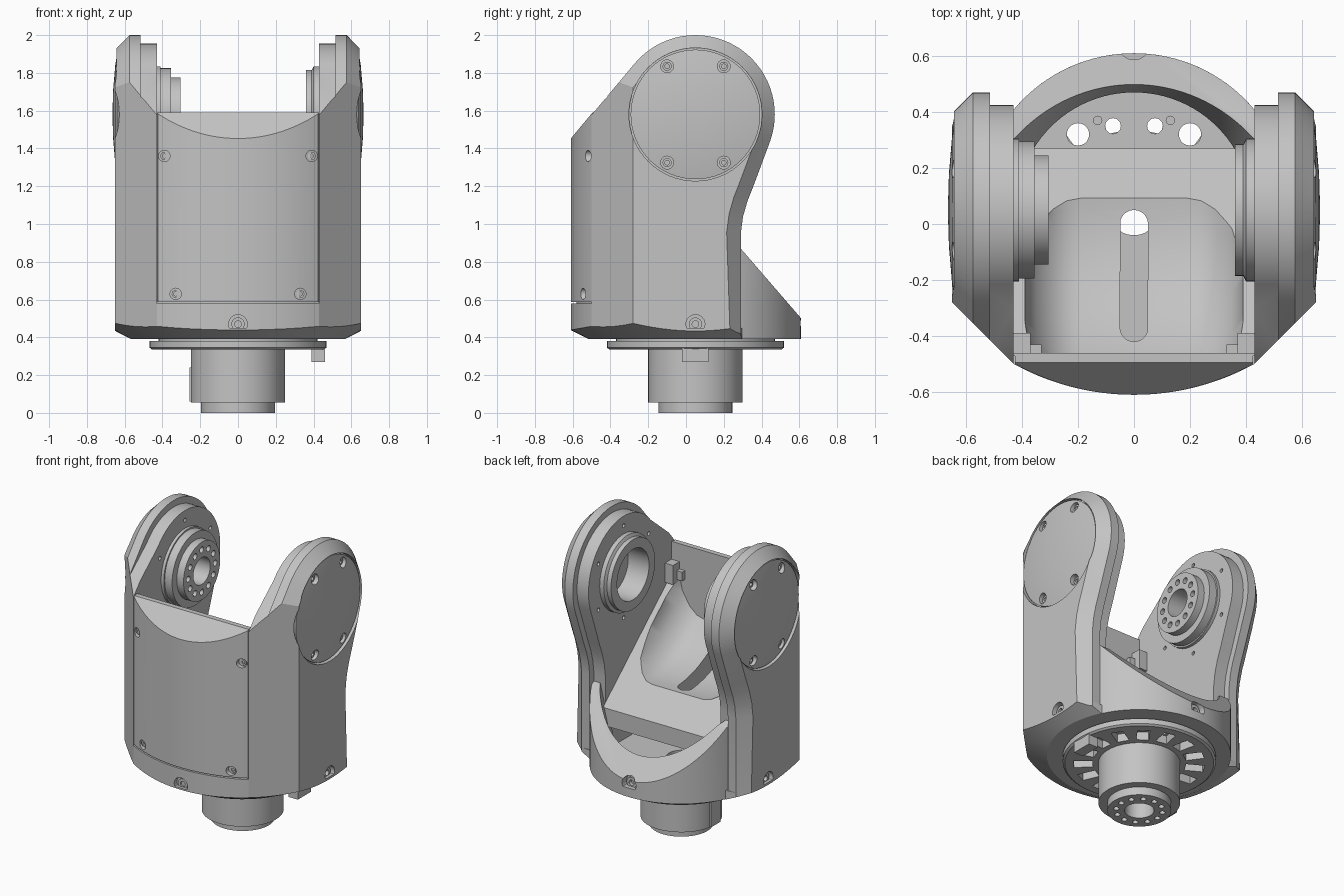
import bpy, bmesh
from math import sin, cos, pi, radians, sqrt
from mathutils import Matrix, Vector

if "Cube" in bpy.data.objects:
    bpy.data.objects.remove(bpy.data.objects["Cube"])

grey = bpy.data.materials.new("light grey metal")
grey.use_nodes = True
grey.diffuse_color = (0.55, 0.55, 0.55, 1)
grey.node_tree.nodes["Principled BSDF"].inputs["Base Color"].default_value = (0.55, 0.55, 0.55, 1)
parts = []

AY, JZ = 0.05, 1.58          # base axis y, joint height
JOINT = (AY, JZ)
BASE = (0, AY)


def place(axis, a, b, h):
    """Local (a, b, height) to world: x -> (y, z), y -> (z, x), z -> (x, y)."""
    return {"x": (h, a, b), "y": (b, h, a), "z": (a, b, h)}[axis]


def finish(name, bm):
    bmesh.ops.remove_doubles(bm, verts=bm.verts, dist=1e-5)
    bmesh.ops.recalc_face_normals(bm, faces=bm.faces)
    mesh = bpy.data.meshes.new(name)
    bm.to_mesh(mesh)
    bm.free()
    mesh.materials.append(grey)
    obj = bpy.data.objects.new(name, mesh)
    bpy.context.collection.objects.link(obj)
    parts.append(obj)
    return obj


def prism(name, pts, axis, lo, hi, chamfer=0):
    bm = bmesh.new()
    face = bm.faces.new([bm.verts.new(place(axis, a, b, lo)) for a, b in pts])
    out = bmesh.ops.extrude_face_region(bm, geom=[face])["geom"]
    shift = Vector(place(axis, 0, 0, hi - lo))
    bmesh.ops.translate(bm, verts=[g for g in out if isinstance(g, bmesh.types.BMVert)], vec=shift)
    bmesh.ops.recalc_face_normals(bm, faces=bm.faces)
    if chamfer:
        top = [g for g in out if isinstance(g, bmesh.types.BMFace)]
        bmesh.ops.inset_individual(bm, faces=top, thickness=chamfer, depth=chamfer)
    return finish(name, bm)


def lathe(name, profile, axis, centre, steps=64):
    """Spin (radius, height) points round an axis through centre."""
    bm = bmesh.new()
    ring = [bm.verts.new((r, 0, h)) for r, h in profile]
    edges = [bm.edges.new(p) for p in zip(ring, ring[1:])]
    if profile[0][0] > 0:
        edges.append(bm.edges.new((ring[-1], ring[0])))
    bmesh.ops.spin(bm, geom=ring + edges, cent=(0, 0, 0), axis=(0, 0, 1), angle=2 * pi, steps=steps)
    for v in bm.verts:
        v.co = place(axis, v.co.x + centre[0], v.co.y + centre[1], v.co.z)
    return finish(name, bm)


def cyl(name, r, axis, centre, lo, hi, bore=0, steps=64):
    return lathe(name, [(bore, lo), (r, lo), (r, hi), (bore, hi)], axis, centre, steps)


def box(name, x, y, z):
    return prism(name, [(x[0], y[0]), (x[1], y[0]), (x[1], y[1]), (x[0], y[1])], "z", *z)


def boolean(obj, *tools, op="DIFFERENCE"):
    for tool in tools:
        mod = obj.modifiers.new("cut", "BOOLEAN")
        mod.operation, mod.object, mod.solver = op, tool, "EXACT"
        with bpy.context.temp_override(object=obj, active_object=obj):
            bpy.ops.object.modifier_apply(modifier="cut")
        parts.remove(tool)
        bpy.data.objects.remove(tool)
    return obj


def screw(target, axis, centre, surface, side, r=0.034):
    """Counterbore with a socket screw head in it."""
    span = sorted((surface - 0.045 * side, surface + 0.1 * side))
    boolean(target, cyl("cutter", r, axis, centre, *span, steps=24))
    span = sorted((surface - 0.06 * side, surface - 0.02 * side))
    cyl("screw", r * 0.7, axis, centre, *span, bore=r * 0.35, steps=24)


def mirrored(obj):
    twin = obj.copy()
    twin.data = obj.data.copy()
    twin.data.transform(Matrix.Scale(-1, 4, (1, 0, 0)))
    twin.data.flip_normals()
    twin.name = obj.name.replace("left", "right")
    bpy.context.collection.objects.link(twin)
    parts.append(twin)
    return twin


def around(n, r, centre, start=0):
    return [(centre[0] + r * cos(start + 2 * pi * i / n), centre[1] + r * sin(start + 2 * pi * i / n))
            for i in range(n)]


def under_cone():
    return lathe("cutter", [(0, 0.39), (0.565, 0.39), (0.75, 0.485), (1.2, 0.485), (1.2, 2.1), (0, 2.1)],
                 "z", BASE, 96)


def arm_outline(o):
    """Side outline of an arm, with the round end and the back shrunk by o."""
    arc = [(AY + (0.42 - o) * cos(radians(t)), JZ + (0.42 - o) * sin(radians(t)))
           for t in range(140, -21, -5)]
    back = [(0.353, 1.19), (0.325, 1.12), (0.302, 1.04), (0.29, 0.95), (0.29, 0.25)]
    return [(-0.65, 0.25), (-0.65, 1.4), (-0.43, 1.661)] + arc + [(y - o, z) for y, z in back]


def front_y(x):
    return 0.285 - sqrt(0.801 - x * x)


# arms: bevelled outer slab and smaller inner layer
corner = [(0.43, -0.5), (0.65, -0.28), (0.65, 0.6), (0.43, 0.6)]
slab = prism("left_arm", arm_outline(0), "x", 0.515, 0.575, 0.075)
inner = prism("left_arm_inner", arm_outline(0.045), "x", 0.43, 0.525)
for part in (slab, inner):
    boolean(part, prism("cutter", corner, "z", 0.2, 2.1), under_cone(), op="INTERSECT")
boolean(slab, cyl("cutter", 0.352, "x", JOINT, 0.61, 0.8))
boolean(inner, *[cyl("cutter", 0.013, "x", p, 0.4, 0.46, steps=12) for p in around(6, 0.31, JOINT, pi / 6)])
cap = lathe("left_arm_cap", [(0, 0.6), (0.343, 0.6), (0.343, 0.636), (0.26, 0.65), (0.13, 0.661), (0, 0.665)],
            "x", JOINT)
slab_r, inner_r, cap_r = [mirrored(p) for p in (slab, inner, cap)]
for s, lid, body in ((1, cap, slab), (-1, cap_r, slab_r)):
    for y in (-0.1, 0.2):
        for z in (1.325, 1.835):
            screw(lid, "x", (y, z), 0.645 * s, s)
    screw(body, "x", (AY, 0.47), 0.65 * s, s, 0.05)

# left joint: open bearing ring
boolean(inner, cyl("cutter", 0.17, "x", JOINT, 0.4, 0.6))
lathe("left_joint_ring", [(0.17, 0.36), (0.235, 0.36), (0.235, 0.39), (0.255, 0.4), (0.255, 0.44), (0.17, 0.44)],
      "x", JOINT)
# right joint: stepped hub with a bolt circle
boolean(inner_r, cyl("cutter", 0.09, "x", JOINT, -0.6, -0.4))
hub = lathe("right_joint_hub", [(0.09, -0.44), (0.255, -0.44), (0.255, -0.41), (0.245, -0.41), (0.245, -0.355),
                                (0.195, -0.355), (0.195, -0.305), (0.09, -0.305)], "x", JOINT)
boolean(hub, *[cyl("cutter", 0.02, "x", p, -0.34, -0.2, steps=16) for p in around(12, 0.143, JOINT)])

# bowed front: cover panel and its backing above a lower band
arc = [(-0.43 + 0.86 * i / 32, front_y(-0.43 + 0.86 * i / 32)) for i in range(33)]
slope = [(-0.7, 0.3), (-0.7, 1.345), (-0.495, 1.59), (-0.46, 1.59), (-0.46, 0.3)]
panel = prism("front_panel", [(x * 0.988, y) for x, y in arc] + [(0.425, -0.47), (-0.425, -0.47)], "z", 0.588, 1.7)
backing = prism("panel_backing", [(x, y + 0.03) for x, y in arc] + [(0.43, -0.46), (-0.43, -0.46)], "z", 0.45, 1.7)
for part in (panel, backing):
    boolean(part, prism("cutter", slope, "x", -0.7, 0.7), op="INTERSECT")
for s in (-1, 1):
    screw(panel, "y", (1.36, 0.39 * s), front_y(0.39), -1, 0.03)
    screw(panel, "y", (0.63, 0.33 * s), front_y(0.33), -1, 0.03)
band = prism("front_band", arc + [(0.43, -0.44), (-0.43, -0.44)], "z", 0.3, 0.58)
boolean(band, under_cone(), op="INTERSECT")
screw(band, "y", (0.47, 0), -0.61, -1, 0.05)
for s in (-1, 1):
    box("panel_bracket", sorted((0.33 * s, 0.43 * s)), (-0.47, -0.43), (1.36, 1.42))
    box("panel_bracket_post", sorted((0.37 * s, 0.43 * s)), (-0.47, -0.39), (1.34, 1.47))

# floor plate with holes
rear = [(0.56 * cos(radians(t)), AY + 0.56 * sin(radians(t))) for t in range(26, 155, 4)]
floor = prism("floor", arc + [(0.65, -0.28), (0.65, 0.21), (0.57, 0.29)] + rear + [(-0.57, 0.29), (-0.65, 0.21),
              (-0.65, -0.28)], "z", 0.3, 0.45)
boolean(floor, under_cone(), op="INTERSECT")
holes = [(0.075, 0.35, 0.028), (0.2, 0.32, 0.04), (0.13, 0.37, 0.015)]
boolean(floor, cyl("cutter", 0.09, "z", BASE, 0.3, 0.6),
        *[cyl("cutter", r, "z", (x * s, y), 0.3, 0.6, steps=20) for x, y, r in holes for s in (-1, 1)])

# rear bowl: flared ring wall sliced by a slope
bowl = lathe("rear_bowl", [(0.42, 0.39), (0.56, 0.39), (0.56, 1.0), (0.53, 1.0), (0.42, 0.5)], "z", BASE, 96)
rear_slope = [(0.2, 0.3), (0.2, 0.92), (0.29, 0.87), (0.61, 0.5), (0.7, 0.395), (0.7, 0.3)]
boolean(bowl, prism("cutter", rear_slope, "x", -0.52, 0.52), op="INTERSECT")
screw(bowl, "y", (0.475, 0), 0.6, 1, 0.052)

# sloping inner tray, hollowed round the joint axis, with a cable slot
wedge = [(0.27, 0.75), (-0.47, 1.38), (-0.47, 0.9), (0.0, 0.7), (0.27, 0.63)]
tray = prism("inner_tray", wedge, "x", -0.43, 0.43)
side = [(0.5, 0.39), (0.59, 0.35), (0.645, 0.29), (0.672, 0.24), (0.68, 0.19)]
hollow = [(0, -0.39)] + [(r, -x) for r, x in side] + side[::-1] + [(0, 0.39)]
boolean(tray, lathe("cutter", hollow, "x", JOINT, 96))
slot = [(0.05 * cos(radians(t)), (0.0 if t < 180 else -0.37) + 0.05 * sin(radians(t)))
        for t in range(0, 360, 15)]
boolean(tray, prism("cutter", slot, "z", 0.5, 1.5))

# base flange with radial slots and a tab
flange = lathe("base_flange", [(0.2, 0.335), (0.455, 0.335), (0.468, 0.345), (0.468, 0.38), (0.42, 0.38),
                               (0.42, 0.395), (0.2, 0.395)], "z", BASE)
for i in range(15):
    slit = box("cutter", (0.285, 0.4), (-0.038, 0.038), (0.3, 0.45))
    slit.data.transform(Matrix.Translation((0, AY, 0)) @ Matrix.Rotation(radians(6 + 24 * i), 4, "Z"))
    boolean(flange, slit)
box("flange_tab", (0.39, 0.46), (-0.02, 0.12), (0.27, 0.36))

# column and foot
cyl("base_column", 0.25, "z", BASE, 0.055, 0.39, bore=0.09)
box("column_key", (-0.258, -0.2), (0.0, 0.1), (0.06, 0.24))
foot = cyl("base_foot", 0.195, "z", BASE, 0, 0.06, bore=0.09)
boolean(foot, *[cyl("cutter", 0.018, "z", p, -0.1, 0.04, steps=16) for p in around(12, 0.143, BASE)])

# crisp edges, smooth curves
bpy.ops.object.select_all(action="DESELECT")
for obj in parts:
    obj.select_set(True)
bpy.context.view_layer.objects.active = parts[0]
bpy.ops.object.shade_smooth_by_angle(angle=radians(25))
